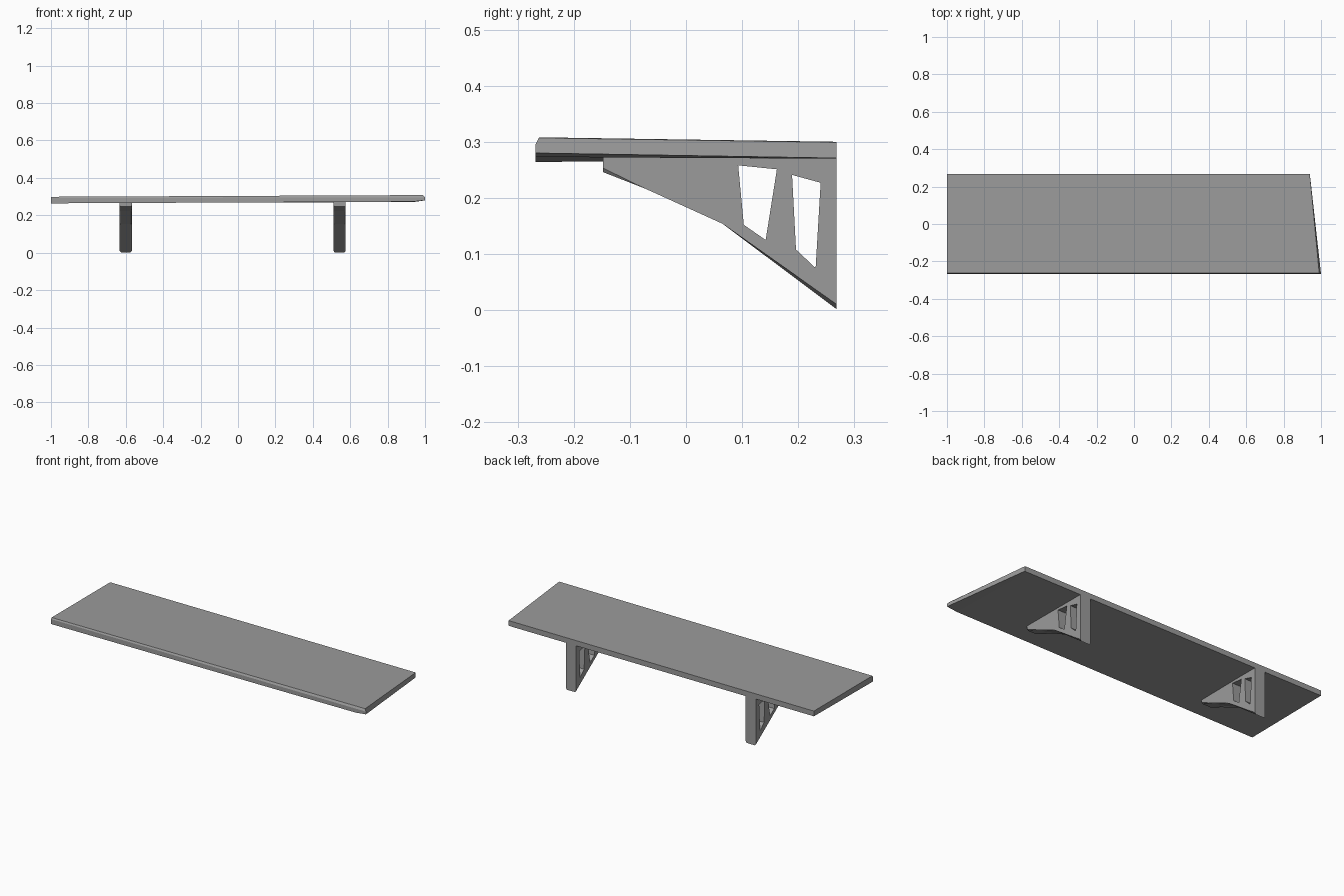
import bpy, bmesh

old = bpy.data.objects.get("Cube")
if old:
    bpy.data.objects.remove(old, do_unlink=True)

grey = bpy.data.materials.new("plain grey")
grey.use_nodes = True
colour = (0.33, 0.33, 0.33, 1)
grey.diffuse_color = colour
grey.node_tree.nodes["Principled BSDF"].inputs["Base Color"].default_value = colour


def finish(bm, name):
    bmesh.ops.recalc_face_normals(bm, faces=bm.faces)
    mesh = bpy.data.meshes.new(name)
    bm.to_mesh(mesh)
    bm.free()
    mesh.materials.append(grey)
    obj = bpy.data.objects.new(name, mesh)
    bpy.context.collection.objects.link(obj)
    return obj


def prism(bm, profile, x0, x1):
    """Extrude a (y, z) profile along x."""
    a = [bm.verts.new((x0, y, z)) for y, z in profile]
    b = [bm.verts.new((x1, y, z)) for y, z in profile]
    bm.faces.new(a)
    bm.faces.new(b[::-1])
    for i in range(len(profile)):
        j = (i + 1) % len(profile)
        bm.faces.new((a[i], a[j], b[j], b[i]))


# Shelf board: cross-sections lofted from the square left end to the skewed right end
left_end = [(-1, -.268, .264), (-1, -.268, .292), (-1, -.262, .299),
            (-1, .268, .299), (-1, .268, .269)]
right_under = [(.935, -.268, .273), (.995, -.268, .296), (.985, -.262, .308),
               (.935, .268, .3), (.925, .268, .27)]
right_tip = [(1, -.268, .28), (1, -.268, .296), (.99, -.262, .307),
             (.94, .268, .299), (.94, .268, .271)]
bm = bmesh.new()
rings = [[bm.verts.new(p) for p in ring] for ring in (left_end, right_under, right_tip)]
bm.faces.new(rings[0])
bm.faces.new(rings[-1][::-1])
for a, b in zip(rings, rings[1:]):
    for i in range(len(a)):
        j = (i + 1) % len(a)
        bm.faces.new((a[i], a[j], b[j], b[i]))
finish(bm, "shelf_board")

# Brackets: arched underside with chamfered edges and two tapered openings
outline = [(-.148, .272), (-.148, .246), (-.07, .223), (.065, .154),
           (.268, .002), (.268, .272)]
openings = [
    [(.093, .258), (.162, .251), (.142, .125), (.103, .152)],
    [(.189, .241), (.24, .227), (.231, .075), (.196, .108)],
]
half = .033


def make_bracket(name, x):
    bm = bmesh.new()
    prism(bm, outline, x - half, x + half)
    under = set(outline[1:5])

    def is_under(v):
        return any(abs(v.co.y - y) + abs(v.co.z - z) < .001 for y, z in under)

    edges = [e for e in bm.edges if all(is_under(v) for v in e.verts)
             and abs(e.verts[0].co.x - e.verts[1].co.x) < .001]
    bmesh.ops.bevel(bm, geom=edges, offset=.007, segments=1, affect='EDGES')
    bracket = finish(bm, name)

    bm = bmesh.new()
    for hole in openings:
        prism(bm, hole, x - 2 * half, x + 2 * half)
    cutter = finish(bm, name + "_cutter")
    cutter.hide_render = True

    mod = bracket.modifiers.new("openings", 'BOOLEAN')
    mod.operation = 'DIFFERENCE'
    mod.solver = 'EXACT'
    mod.object = cutter
    bpy.context.view_layer.objects.active = bracket
    bpy.ops.object.modifier_apply(modifier=mod.name)
    bpy.data.objects.remove(cutter, do_unlink=True)


make_bracket("right_bracket", -.6)
make_bracket("left_bracket", .543)
